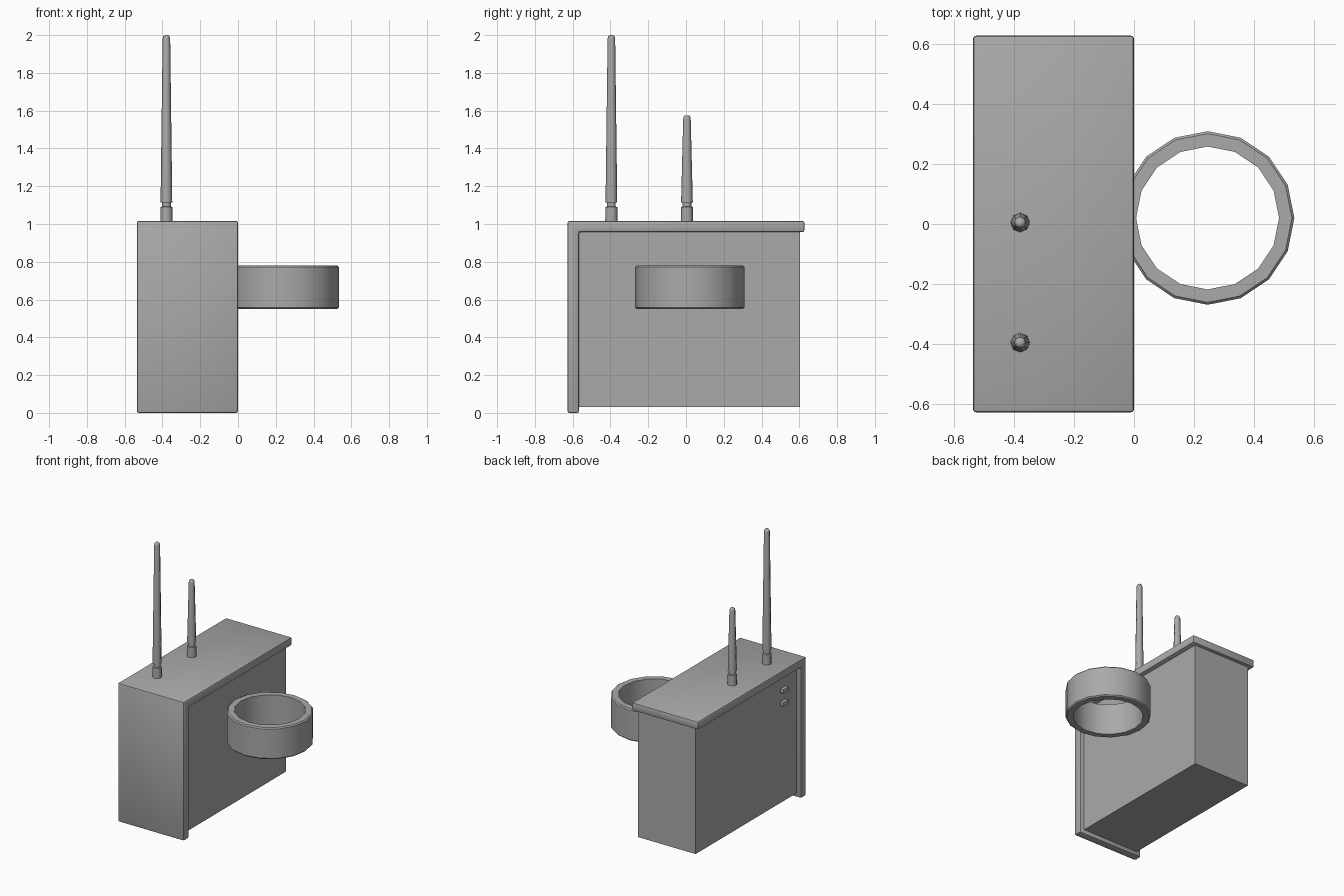
import bpy, bmesh, math
from mathutils import Matrix, Vector

old = bpy.data.objects.get("Cube")
if old:
    bpy.data.objects.remove(old, do_unlink=True)

# One grey for the whole model
grey = bpy.data.materials.new("plain grey")
grey.use_nodes = True
grey.diffuse_color = (0.4, 0.4, 0.4, 1)
grey.node_tree.nodes["Principled BSDF"].inputs["Base Color"].default_value = (0.4, 0.4, 0.4, 1)


def finish(bm, name, location=(0, 0, 0), bevel=0, angle=30):
    if bevel:
        bmesh.ops.bevel(bm, geom=bm.edges[:], offset=bevel, segments=2,
                        profile=0.5, affect='EDGES')
    bmesh.ops.recalc_face_normals(bm, faces=bm.faces[:])
    mesh = bpy.data.meshes.new(name)
    bm.to_mesh(mesh)
    bm.free()
    mesh.materials.append(grey)
    obj = bpy.data.objects.new(name, mesh)
    obj.location = location
    bpy.context.collection.objects.link(obj)
    bpy.ops.object.select_all(action='DESELECT')
    obj.select_set(True)
    bpy.context.view_layer.objects.active = obj
    bpy.ops.object.shade_smooth_by_angle(angle=math.radians(angle))
    return obj


def box(name, low, high, bevel=0):
    low, high = Vector(low), Vector(high)
    bm = bmesh.new()
    bmesh.ops.create_cube(bm, size=1, matrix=Matrix.Translation((low + high) / 2)
                          @ Matrix.Diagonal((*(high - low), 1)))
    return finish(bm, name, bevel=bevel)


def lathe(name, profile, sides, location, closed=False, angle=30):
    """Turn (radius, height) points around z; open profiles get end caps."""
    bm = bmesh.new()
    rings = [[bm.verts.new((r * math.cos(math.tau * i / sides),
                            r * math.sin(math.tau * i / sides), z))
              for i in range(sides)] for r, z in profile]
    pairs = list(zip(rings, rings[1:]))
    if closed:
        pairs.append((rings[-1], rings[0]))
    else:
        bm.faces.new(rings[0])
        bm.faces.new(rings[-1])
    for a, b in pairs:
        for i in range(sides):
            j = (i + 1) % sides
            bm.faces.new((a[i], a[j], b[j], b[i]))
    return finish(bm, name, location, angle=angle)


# Main case, set in slightly from the cover on every side
box("case_body", (-0.5, -0.6, 0.03), (-0.035, 0.603, 0.99))

# L-shaped cover: front panel and lid in one bent piece
outline = [(-0.627, 0), (-0.567, 0), (-0.567, 0.957),
           (0.627, 0.957), (0.627, 1.016), (-0.627, 1.016)]
bm = bmesh.new()
face = bm.faces.new([bm.verts.new((-0.536, y, z)) for y, z in outline])
sweep = bmesh.ops.extrude_face_region(bm, geom=[face])
bmesh.ops.translate(bm, vec=(0.536, 0, 0),
                    verts=[v for v in sweep["geom"] if isinstance(v, bmesh.types.BMVert)])
finish(bm, "front_and_lid_cover", bevel=0.01)

# Open ring holder on the side
lathe("ring_holder", [(0.238, 0.55), (0.281, 0.55), (0.289, 0.558), (0.289, 0.773),
                      (0.281, 0.781), (0.238, 0.781)], 16, (0.245, 0.02, 0), closed=True)

# Two antennas with a socket, a neck and a tapered rod
for name, y, top in (("long_antenna", -0.395, 2.0), ("short_antenna", 0.005, 1.575)):
    lathe(name, [(0.033, 1.0), (0.031, 1.09), (0.023, 1.092), (0.023, 1.113),
                 (0.031, 1.115), (0.02, top - 0.02), (0.017, top - 0.006), (0.01, top)],
          8, (-0.379, y, 0), angle=50)

# Two small buttons on the other side
for name, z in (("upper_button", 0.85), ("lower_button", 0.755)):
    box(name, (-0.525, -0.44, z - 0.016), (-0.49, -0.38, z + 0.016), bevel=0.004)
